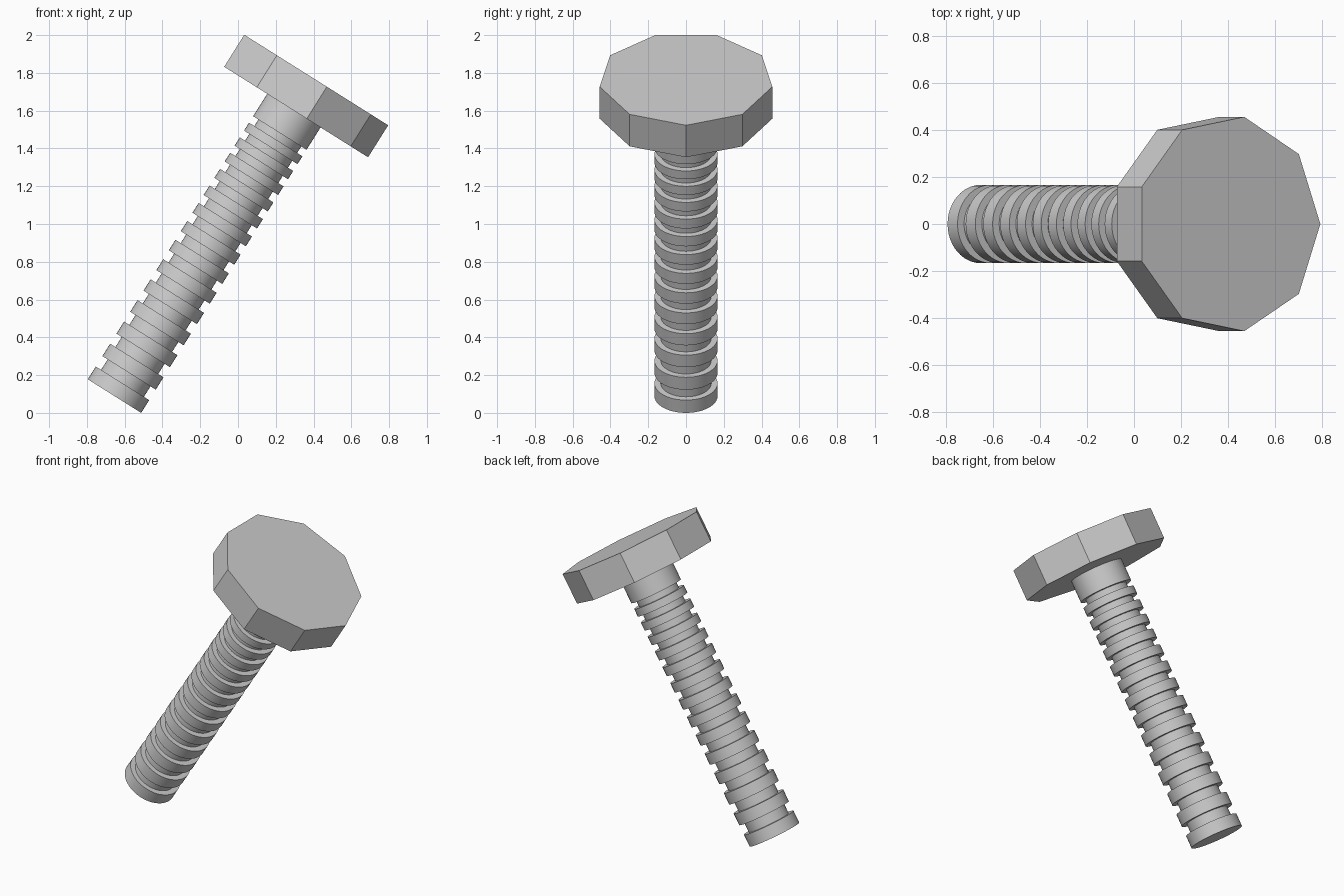
import bpy
from math import sin, cos, pi, radians
from mathutils import Matrix

if "Cube" in bpy.data.objects:
    bpy.data.objects.remove(bpy.data.objects["Cube"])

TILT = radians(32.15)
PLACE = Matrix.Translation((-0.654, 0, 0.089)) @ Matrix.Rotation(TILT, 4, 'Y')
LENGTH, HEAD_H = 1.785, 0.20
R_OUT, R_CORE = 0.167, 0.134


def lathe(name, profile, sides):
    """Stack of circles (radius, height) closed with a cap at each end."""
    verts, faces = [], []
    for r, z in profile:
        for i in range(sides):
            a = 2 * pi * i / sides
            verts.append(PLACE @ Matrix.Translation((r * cos(a), r * sin(a), z)).translation)
    for k in range(len(profile) - 1):
        for i in range(sides):
            j = (i + 1) % sides
            b, t = k * sides, (k + 1) * sides
            faces.append((b + i, b + j, t + j, t + i))
    faces.append(tuple(reversed(range(sides))))
    faces.append(tuple(range(len(verts) - sides, len(verts))))
    mesh = bpy.data.meshes.new(name)
    mesh.from_pydata([tuple(v) for v in verts], [], faces)
    ob = bpy.data.objects.new(name, mesh)
    bpy.context.collection.objects.link(ob)
    return ob


# Threaded shank: ridges whose spacing tightens towards the head
RIDGES = 14
profile, s = [], 0.0
for n in range(RIDGES):
    pitch = 0.145 - 0.055 * n / (RIDGES - 1)
    ridge = pitch * 0.55
    profile += [(R_OUT, s), (R_OUT, s + ridge), (R_CORE, s + ridge), (R_CORE, s + pitch)]
    s += pitch
profile += [(R_OUT, s), (R_OUT, LENGTH)]  # plain collar under the head
shank = lathe("threaded_shank", profile, 48)
bpy.context.view_layer.objects.active = shank
shank.select_set(True)
bpy.ops.object.shade_smooth_by_angle(angle=radians(30))

# Nine-sided flat head
lathe("bolt_head", [(0.464, LENGTH), (0.464, LENGTH + HEAD_H)], 9)
